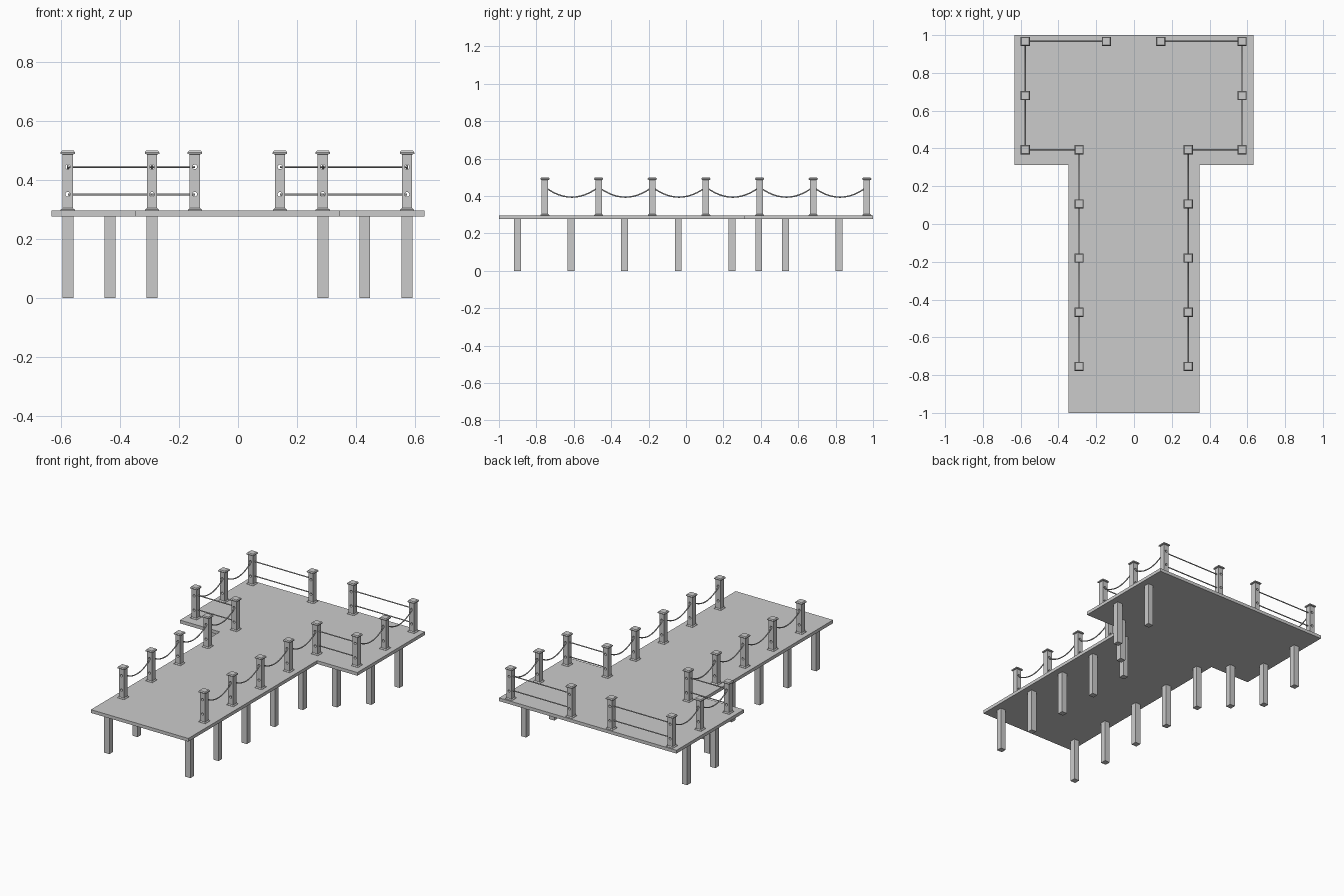
import bpy, bmesh

if "Cube" in bpy.data.objects:
    bpy.data.objects.remove(bpy.data.objects["Cube"])

def material(name, v):
    m = bpy.data.materials.new(name)
    m.diffuse_color = (v, v, v, 1)
    m.use_nodes = True
    m.node_tree.nodes["Principled BSDF"].inputs["Base Color"].default_value = m.diffuse_color
    return m

GREY = material("weathered grey", 0.6)

def add_object(name, bm):
    bmesh.ops.recalc_face_normals(bm, faces=bm.faces)
    me = bpy.data.meshes.new(name)
    bm.to_mesh(me)
    bm.free()
    me.materials.append(GREY)
    ob = bpy.data.objects.new(name, me)
    bpy.context.collection.objects.link(ob)
    return ob

def square_loft(bm, x, y, levels):
    """Closed square column through (half width, z) levels."""
    rings = [[bm.verts.new((x + sx * h, y + sy * h, z))
              for sx, sy in ((-1, -1), (1, -1), (1, 1), (-1, 1))] for h, z in levels]
    for a, b in zip(rings, rings[1:]):
        for i in range(4):
            j = (i + 1) % 4
            bm.faces.new((a[i], a[j], b[j], b[i]))
    bm.faces.new(rings[0][::-1])
    bm.faces.new(rings[-1])

DECK_BOTTOM, DECK_TOP = 0.276, 0.297
OFF = -0.002                      # posts sit slightly left of centre
INNER, OUTER, GATE = 0.289, 0.574, 0.144
ROWS = [-0.754 + 0.2868 * i for i in range(7)]
HOLES = (0.444, 0.351)

# T-shaped deck
outline = [(-0.348, -1), (0.346, -1), (0.346, 0.312), (0.632, 0.312),
           (0.632, 1), (-0.632, 1), (-0.632, 0.312), (-0.348, 0.312)]
bm = bmesh.new()
base = bm.faces.new([bm.verts.new((x, y, DECK_BOTTOM)) for x, y in outline])
top = bmesh.ops.extrude_face_region(bm, geom=[base])["geom"]
bmesh.ops.translate(bm, vec=(0, 0, DECK_TOP - DECK_BOTTOM),
                    verts=[g for g in top if isinstance(g, bmesh.types.BMVert)])
add_object("deck", bm)

# Support legs
bm = bmesh.new()
legs = [(INNER, -0.902 + 0.2868 * i) for i in range(5)]
legs += [(0.431, 0.389), (OUTER, 0.532), (OUTER, 0.819)]
for s in (-1, 1):
    for x, y in legs:
        square_loft(bm, s * x + OFF, y, [(0.0185, 0), (0.0185, DECK_BOTTOM)])
add_object("support_legs", bm)

# Railing posts with base flange and cap
bm = bmesh.new()
posts = [(INNER, y) for y in ROWS[:5]] + [(OUTER, y) for y in ROWS[4:]] + [(GATE, ROWS[6])]
profile = [(0.024, DECK_TOP), (0.024, 0.299), (0.0175, 0.304), (0.0175, 0.486),
           (0.0245, 0.488), (0.0245, 0.493), (0.020, 0.499)]
for s in (-1, 1):
    for x, y in posts:
        square_loft(bm, s * x + OFF, y, profile)
railing_posts = add_object("railing_posts", bm)

# Rope holes drilled front to back through the posts
bm = bmesh.new()
for s in (-1, 1):
    for x in (INNER, OUTER, GATE):
        for z in HOLES:
            rings = []
            tube = bmesh.ops.create_cone(bm, cap_ends=True, segments=12, radius1=0.008,
                                         radius2=0.008, depth=2.4)["verts"]
            for v in tube:
                v.co = (s * x + OFF + v.co.x, v.co.z, z + v.co.y)
drill = add_object("hole_cutter", bm)
drill.hide_render = True
drill.hide_viewport = True
drill.display_type = 'WIRE'
mod = railing_posts.modifiers.new("holes", 'BOOLEAN')
mod.operation = 'DIFFERENCE'
mod.solver = 'EXACT'
mod.object = drill

# Ropes: sagging along the sides, taut across front and back
def rope_set(name, paths):
    cu = bpy.data.curves.new(name, 'CURVE')
    cu.dimensions = '3D'
    cu.bevel_depth = 0.0035
    cu.bevel_resolution = 2
    cu.use_fill_caps = True
    for path in paths:
        sp = cu.splines.new('POLY')
        sp.points.add(len(path) - 1)
        for p, co in zip(sp.points, path):
            p.co = (*co, 1)
    cu.materials.append(GREY)
    ob = bpy.data.objects.new(name, cu)
    bpy.context.collection.objects.link(ob)

def sag(x, y0, y1, n=12):
    return [(x, y0 + (y1 - y0) * i / n, 0.448 - 0.054 * (1 - (2 * i / n - 1) ** 2))
            for i in range(n + 1)]

sagging, taut = [], []
for s in (-1, 1):
    for x, rows in ((INNER, ROWS[:5]), (OUTER, ROWS[4:])):
        sagging += [sag(s * x + OFF, a, b) for a, b in zip(rows, rows[1:])]
    for x, y in ((INNER, ROWS[4]), (GATE, ROWS[6])):
        taut += [[(s * OUTER + OFF, y, z), (s * x + OFF, y, z)] for z in HOLES]
rope_set("sagging_ropes", sagging)
rope_set("taut_ropes", taut)
